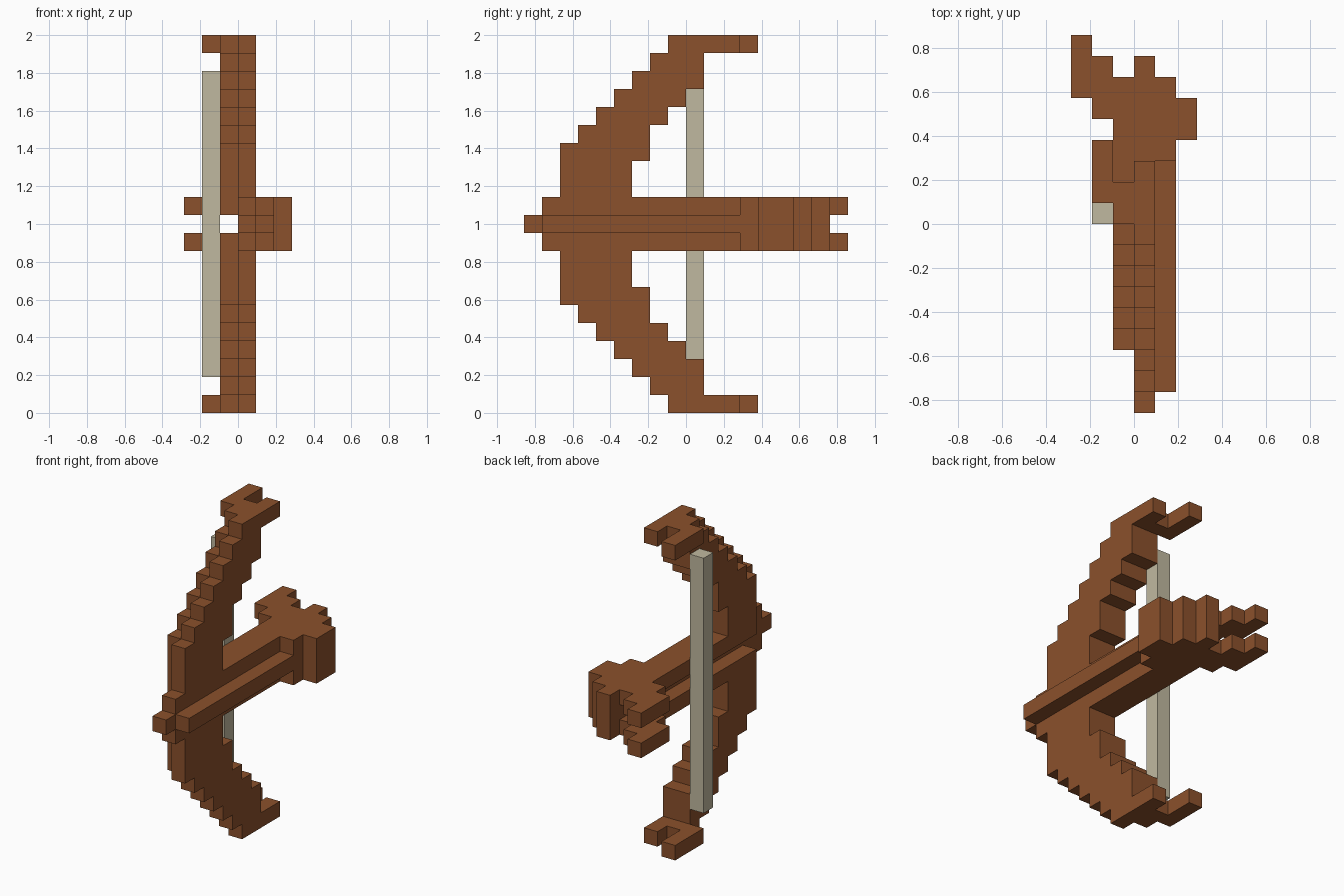
import bpy
import bmesh
import math
from mathutils import Vector

if "Cube" in bpy.data.objects:
    bpy.data.objects.remove(bpy.data.objects["Cube"], do_unlink=True)

U = 2 / 21      # size of one block
ROWS = 21       # blocks in the full height


def make_material(name, rgb):
    mat = bpy.data.materials.new(name)
    mat.use_nodes = True
    mat.diffuse_color = (*rgb, 1)
    mat.node_tree.nodes["Principled BSDF"].inputs["Base Color"].default_value = (*rgb, 1)
    return mat


wood = make_material("brown wood", (0.258, 0.082, 0.025))
cord = make_material("pale cord", (0.53, 0.485, 0.35))


def box(x0, x1, y0, y1, z0, z1):
    """Set of block cells filling a box, in block units."""
    return {(x, y, z) for x in range(x0, x1) for y in range(y0, y1) for z in range(z0, z1)}


def flip(cells):
    """Mirror cells top to bottom."""
    return {(x, y, ROWS - 1 - z) for x, y, z in cells}


def build(name, cells, mat):
    """Skin the outside of a set of cells and merge its flat areas."""
    bm = bmesh.new()
    for cell in cells:
        for axis in range(3):
            for sign in (-1, 1):
                n = [0, 0, 0]
                n[axis] = sign
                if tuple(c + d for c, d in zip(cell, n)) in cells:
                    continue
                a, b = Vector((0, 0, 0)), Vector((0, 0, 0))
                a[(axis + 1) % 3] = 0.5
                b[(axis + 2) % 3] = 0.5 * sign
                mid = Vector(cell) + Vector((0.5, 0.5, 0.5)) + Vector(n) * 0.5
                corners = (mid - a - b, mid + a - b, mid + a + b, mid - a + b)
                bm.faces.new([bm.verts.new(p * U) for p in corners])
    bmesh.ops.remove_doubles(bm, verts=bm.verts, dist=U * 0.01)
    bmesh.ops.dissolve_limit(bm, angle_limit=math.radians(1),
                             verts=bm.verts, edges=bm.edges)
    mesh = bpy.data.meshes.new(name)
    bm.to_mesh(mesh)
    bm.free()
    mesh.materials.append(mat)
    obj = bpy.data.objects.new(name, mesh)
    bpy.context.collection.objects.link(obj)
    return obj


# Curved limb: (bottom row, top row, front, back); inner layer starts one block later
limb = set()
for z0, z1, front, back in [(12, 14, -7, -3), (14, 15, -7, -2), (15, 16, -6, -2),
                            (16, 17, -5, -1), (17, 18, -4, 0), (18, 19, -3, 1),
                            (19, 20, -2, 1)]:
    limb |= box(0, 1, front, back, z0, z1)
    limb |= box(-1, 0, front + 1, back, z0, z1)

# Forked limb tip
limb |= box(0, 1, -1, 3, 20, 21) | box(-1, 0, 0, 2, 20, 21) | box(-2, -1, 1, 4, 20, 21)
build("upper_limb", limb, wood)
build("lower_limb", flip(limb), wood)

# Stock with nose, side rail and rear block
stock = box(0, 1, -8, 8, 9, 12) | box(0, 1, -9, -8, 10, 11)
stock |= box(1, 2, -8, 3, 10, 11)
stock |= box(1, 2, 3, 7, 9, 12) | box(2, 3, 4, 6, 9, 12)
build("stock", stock, wood)

# Plates above and below the open groove, ending in stepped prongs
plate = box(-1, 0, -6, 7, 11, 12) | box(-2, -1, 5, 8, 11, 12) | box(-3, -2, 6, 9, 11, 12)
build("upper_groove_plate", plate, wood)
build("lower_groove_plate", flip(plate), wood)

# Bow string
build("string", box(-2, -1, 0, 1, 2, 19), cord)
